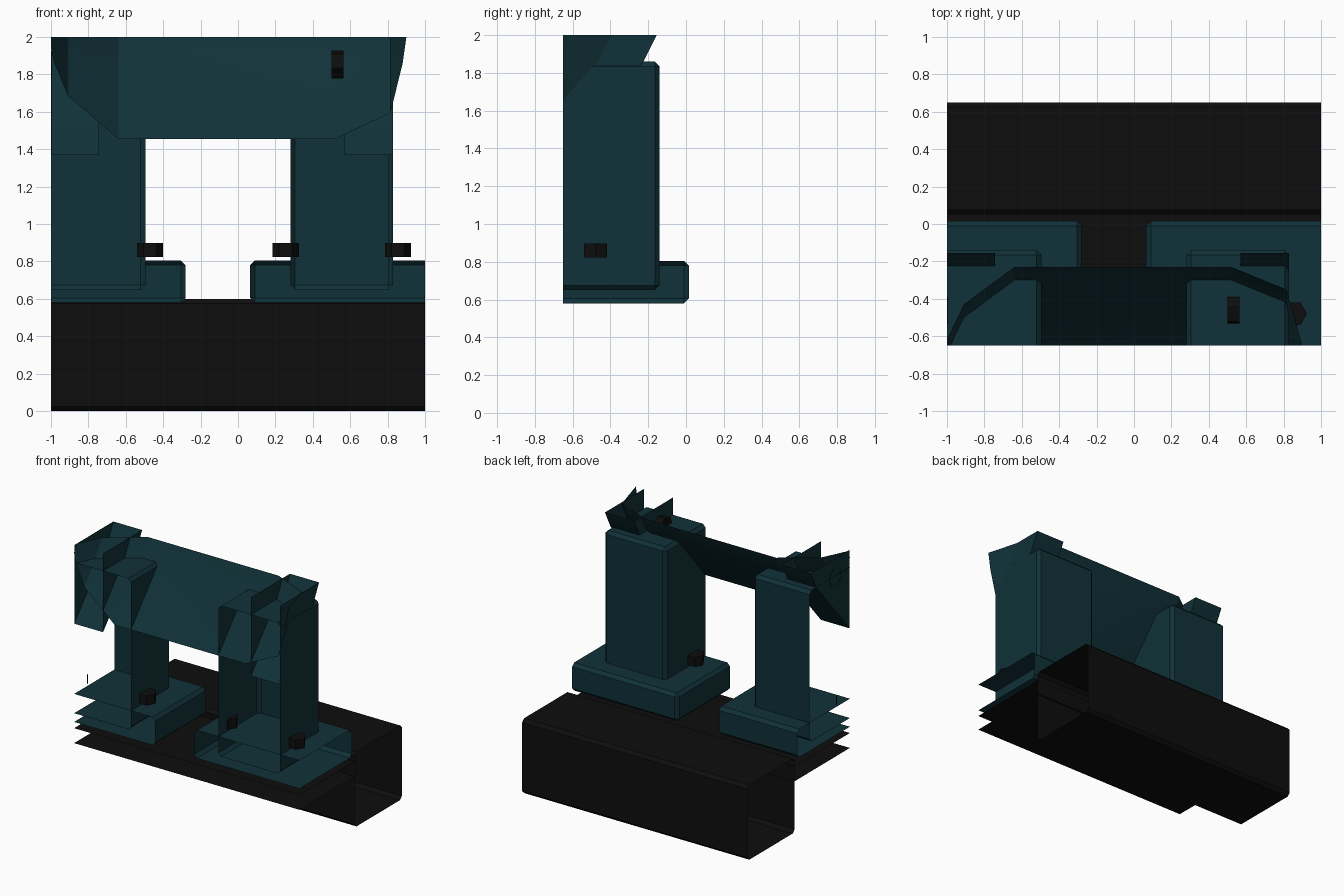
import bpy, bmesh, math
from mathutils import Matrix, Vector

if "Cube" in bpy.data.objects:
    bpy.data.objects.remove(bpy.data.objects["Cube"])


def material(name, rgb):
    m = bpy.data.materials.new(name)
    m.diffuse_color = (*rgb, 1)
    m.use_nodes = True
    m.node_tree.nodes["Principled BSDF"].inputs["Base Color"].default_value = m.diffuse_color
    return m


TEAL = material("dark teal", (0.0052, 0.031, 0.040))
BLACK = material("near black", (0.0042, 0.0042, 0.0042))


def finish(bm, name, mat, smooth=False):
    """Cut the part off at the open section planes and make the object."""
    for co, no in (((1, 0, 0), (1, 0, 0)), ((-1, 0, 0), (-1, 0, 0)),
                   ((0, -0.65, 0), (0, -1, 0)), ((0, 0, 2), (0, 0, 1))):
        bmesh.ops.bisect_plane(bm, geom=bm.verts[:] + bm.edges[:] + bm.faces[:],
                               plane_co=co, plane_no=no, clear_outer=True)
    me = bpy.data.meshes.new(name)
    bm.to_mesh(me)
    bm.free()
    me.materials.append(mat)
    ob = bpy.data.objects.new(name, me)
    bpy.context.collection.objects.link(ob)
    if smooth:
        bpy.ops.object.select_all(action='DESELECT')
        ob.select_set(True)
        bpy.context.view_layer.objects.active = ob
        bpy.ops.object.shade_smooth_by_angle(angle=math.radians(18))
    return ob


def box(name, mat, x, y, z, chamfer=0.025):
    bm = bmesh.new()
    bmesh.ops.create_cube(bm, size=1)
    for v in bm.verts:
        v.co = Vector((x[0] + (v.co.x + .5) * (x[1] - x[0]),
                       y[0] + (v.co.y + .5) * (y[1] - y[0]),
                       z[0] + (v.co.z + .5) * (z[1] - z[0])))
    if chamfer:
        bmesh.ops.bevel(bm, geom=bm.edges[:], offset=chamfer, segments=1,
                        profile=0.5, affect='EDGES')
    finish(bm, name, mat)


def bolt(name, centre, radius, length, axis, turn=0):
    bm = bmesh.new()
    rot = Matrix.Rotation(math.radians(turn), 4, 'Z')
    if axis == 'X':
        rot = Matrix.Rotation(math.pi / 2, 4, 'Y') @ rot
    bmesh.ops.create_cone(bm, cap_ends=True, segments=6, radius1=radius, radius2=radius,
                          depth=length, matrix=Matrix.Translation(centre) @ rot)
    # put hexagon corners on the x axis for upright bolts
    finish(bm, name, BLACK)


# Hull section: forward shift of the surface at each height
SECTION = [(-0.05, 2.1), (0.0, 2.0), (0.07, 1.86), (0.42, 1.455), (0.555, 1.30)]

# Black beams, open at the cut ends
box("rear_beam", BLACK, (-1.2, 1.2), (0.05, 0.65), (0, 0.60))
box("front_beam", BLACK, (-1.2, 1.2), (-1.0, 0.06), (0.41, 0.53), 0)

# Pads and columns
for side, pad_x, col_x in (("left", (-1.25, -0.28), (-1.06, -0.495)),
                           ("right", (0.065, 1.05), (0.28, 0.83))):
    box(side + "_pad", TEAL, pad_x, (-1.0, 0.015), (0.58, 0.805))
    box(side + "_column", TEAL, col_x, (-0.85, -0.14), (0.65, 1.86))
    # bolts at the foot of each column
    for i, x in enumerate((col_x[0] - 0.025, col_x[1] + 0.025)):
        bolt(f"{side}_foot_bolt_{i}", (max(x, -1.068), -0.48, 0.86), 0.07, 0.075, 'Z', 30)

# Curved hull: the section swept along a bent plan line
PLAN = [(-1.1, -0.83), (-0.91, -0.43), (-0.64, -0.23), (0.52, -0.23), (0.815, -0.35), (0.96, -0.86)]
bm = bmesh.new()
grid = [[bm.verts.new((x, y - f, z)) for x, y in PLAN] for f, z in SECTION]
for a, b in zip(grid, grid[1:]):
    for i in range(len(PLAN) - 1):
        bm.faces.new((a[i], a[i + 1], b[i + 1], b[i]))
finish(bm, "hull", TEAL, True)

# Ribs carrying the hull on the columns
for side, x0, x1 in (("left", -0.998, -0.743), ("right", 0.57, 0.828)):
    outline = [(-0.155 - f, z) for f, z in SECTION] + [(-0.9, 1.30), (-0.9, 2.1)]
    bm = bmesh.new()
    face = bm.faces.new([bm.verts.new((x0, y, z)) for y, z in outline])
    ext = bmesh.ops.extrude_face_region(bm, geom=[face])
    bmesh.ops.translate(bm, vec=(x1 - x0, 0, 0),
                        verts=[g for g in ext["geom"] if isinstance(g, bmesh.types.BMVert)])
    bmesh.ops.recalc_face_normals(bm, faces=bm.faces[:])
    finish(bm, side + "_rib", TEAL, True)
    # bolt beside each rib
    bolt(side + "_rib_bolt", (x0 - (0.038 if x0 > 0 else 0.03), -0.465, 1.853), 0.078, 0.066, 'X', 15)
